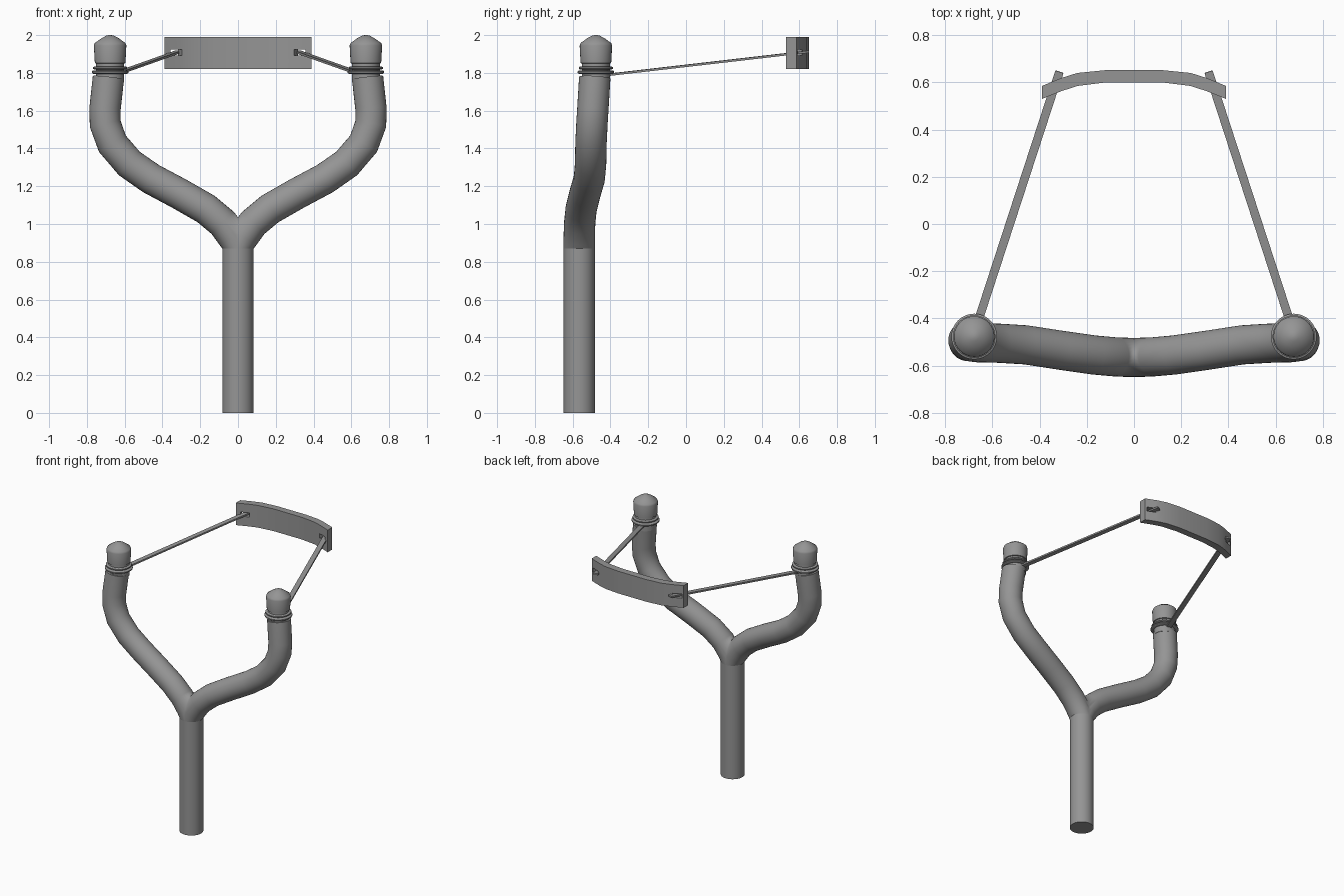
import bpy, bmesh, math
from mathutils import Vector, Matrix

if "Cube" in bpy.data.objects:
    bpy.data.objects.remove(bpy.data.objects["Cube"])

grey = bpy.data.materials.new("grey")
grey.diffuse_color = (0.3, 0.3, 0.3, 1)
grey.use_nodes = True
grey.node_tree.nodes["Principled BSDF"].inputs["Base Color"].default_value = grey.diffuse_color
SIDES = 32


def finish(name, bm, angle=40):
    bmesh.ops.recalc_face_normals(bm, faces=bm.faces)
    me = bpy.data.meshes.new(name)
    bm.to_mesh(me)
    bm.free()
    me.materials.append(grey)
    ob = bpy.data.objects.new(name, me)
    bpy.context.collection.objects.link(ob)
    bpy.ops.object.select_all(action='DESELECT')
    ob.select_set(True)
    bpy.context.view_layer.objects.active = ob
    if angle:
        bpy.ops.object.shade_smooth_by_angle(angle=math.radians(angle))
    return ob


def mirror(ob, bisect=False):
    m = ob.modifiers.new("mirror", 'MIRROR')
    m.use_bisect_axis[0] = bisect
    m.merge_threshold = 0.001


def skin(bm, rings, cap_start=True, cap_end=True):
    rings = [[bm.verts.new(p) for p in r] for r in rings]
    n = len(rings[0])
    for a, b in zip(rings, rings[1:]):
        for i in range(n):
            j = (i + 1) % n
            bm.faces.new((a[i], a[j], b[j], b[i]))
    if cap_start:
        bm.faces.new(rings[0])
    if cap_end:
        bm.faces.new(rings[-1])


def ring(c, u, v, r):
    return [c + r * (u * math.cos(a) + v * math.sin(a))
            for a in (2 * math.pi * i / SIDES for i in range(SIDES))]


def lathe(name, centre, profile):
    bm = bmesh.new()
    skin(bm, [ring(Vector((*centre, z)), Vector((1, 0, 0)), Vector((0, 1, 0)), r)
              for r, z in profile])
    return finish(name, bm)


# Straight handle
lathe("handle", (0, -0.565), [(0.083, 0), (0.083, 0.87)])

# Forked arms: swept tube, trimmed on the centre plane and mirrored
path = [Vector(p) for p in (
    (0, -0.565, 0.87), (0.025, -0.565, 0.93), (0.08, -0.563, 1.005),
    (0.17, -0.555, 1.08), (0.31, -0.535, 1.16), (0.46, -0.512, 1.24),
    (0.575, -0.505, 1.32), (0.665, -0.503, 1.425), (0.703, -0.498, 1.53),
    (0.704, -0.493, 1.61), (0.686, -0.483, 1.775))]
bm = bmesh.new()
rings = []
for i, p in enumerate(path):
    t = (path[min(i + 1, len(path) - 1)] - path[max(i - 1, 0)]).normalized()
    if i == 0:
        t = Vector((0, 0, 1))
    u = Vector((0, 1, 0))
    u = (u - t * u.dot(t)).normalized()
    rings.append(ring(p, u, t.cross(u), 0.083))
skin(bm, rings, cap_start=False)
mirror(finish("fork_arms", bm), bisect=True)

# Grooved necks and domed tips
TIP = (0.677, -0.477)
mirror(lathe("fork_tips", TIP, [
    (0.074, 1.75), (0.074, 1.85), (0.081, 1.852), (0.086, 1.945), (0.081, 1.958),
    (0.045, 1.984), (0.02, 1.997), (0.005, 2.0)]))

# Band loops wrapped round the necks
for name, z, r in (("upper_loop", 1.826, 0.08), ("lower_loop", 1.804, 0.087)):
    mirror(lathe(name, TIP, [
        (r - 0.012, z - 0.009), (r + 0.003, z - 0.009), (r + 0.01, z - 0.004),
        (r + 0.01, z + 0.004), (r + 0.003, z + 0.009), (r - 0.012, z + 0.009)]))

# Flat elastic bands
a, b = Vector((0.66, -0.41, 1.79)), Vector((0.316, 0.645, 1.912))
d = (b - a).normalized()
side = d.cross(Vector((0, 0, 1))).normalized()
up = side.cross(d)
bm = bmesh.new()
skin(bm, [[p + side * s * 0.018 + up * h * 0.006
           for s, h in ((-1, -1), (1, -1), (1, 1), (-1, 1))] for p in (a, b)])
mirror(finish("elastic_bands", bm, None))

# Curved pouch with a slot at each end
half = [(0.39, 0.53, 0.585), (0.31, 0.562, 0.618), (0.24, 0.585, 0.64), (0.12, 0.6, 0.652)]
cols = [(-x, f, k) for x, f, k in half] + half[::-1]
bm = bmesh.new()
skin(bm, [[Vector((x, f, 1.82)), Vector((x, k, 1.82)), Vector((x, k, 1.99)),
           Vector((x, f, 1.99))] for x, f, k in cols])
pouch = finish("pouch", bm, 30)
bm = bmesh.new()
for s in (-1, 1):
    bmesh.ops.create_cube(bm, size=1, matrix=Matrix.Translation((s * 0.338, 0.58, 1.908))
                          @ Matrix.Rotation(-s * 0.38, 4, 'Z')
                          @ Matrix.Diagonal((0.066, 0.3, 0.032, 1)))
cutter = finish("slot_cutter", bm, None)
cutter.hide_render = True
cutter.hide_set(True)
cut = pouch.modifiers.new("slots", 'BOOLEAN')
cut.operation = 'DIFFERENCE'
cut.solver = 'EXACT'
cut.object = cutter
